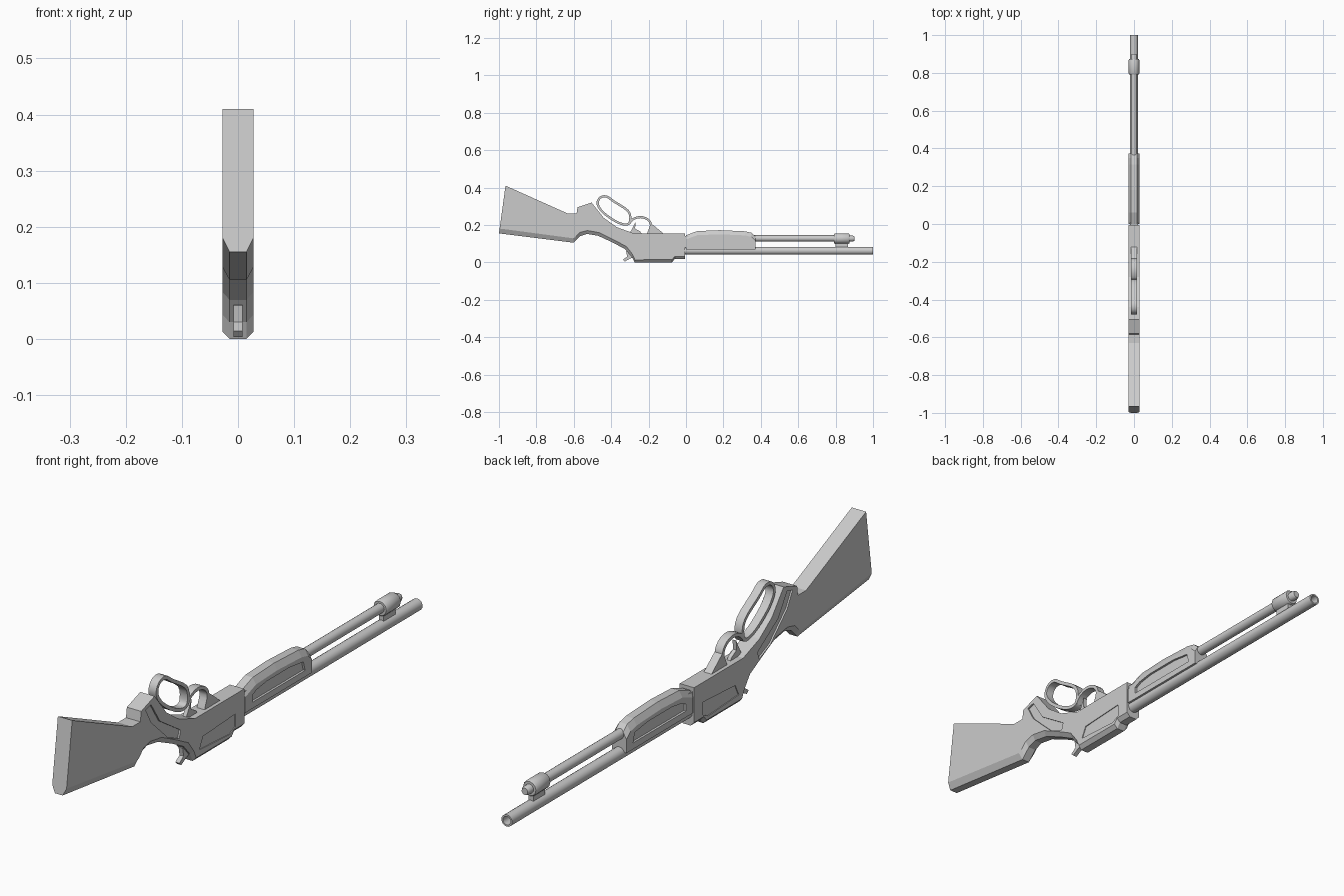
import bpy, bmesh, math
from mathutils import Vector

if "Cube" in bpy.data.objects:
    bpy.data.objects.remove(bpy.data.objects["Cube"])

W = 0.028


def finish(bm, name, smooth=False):
    bmesh.ops.remove_doubles(bm, verts=bm.verts, dist=1e-5)
    bmesh.ops.recalc_face_normals(bm, faces=bm.faces)
    me = bpy.data.meshes.new(name)
    bm.to_mesh(me)
    bm.free()
    ob = bpy.data.objects.new(name, me)
    bpy.context.collection.objects.link(ob)
    bpy.ops.object.select_all(action='DESELECT')
    bpy.context.view_layer.objects.active = ob
    ob.select_set(True)
    if smooth:
        bpy.ops.object.shade_smooth_by_angle(angle=math.radians(35))
    return ob


def loft(name, rings, smooth=False, closed=False):
    """Join equal-length rings of points; cap the ends unless closed."""
    bm = bmesh.new()
    vs = [[bm.verts.new(p) for p in r] for r in rings]
    n = len(vs[0])
    pairs = list(zip(vs, vs[1:])) + ([(vs[-1], vs[0])] if closed else [])
    for a, b in pairs:
        for i in range(n):
            j = (i + 1) % n
            bm.faces.new((a[i], a[j], b[j], b[i]))
    if not closed:
        bm.faces.new(vs[0])
        bm.faces.new(vs[-1])
    return finish(bm, name, smooth)


def body(name, stations):
    """Slab with one chamfered side: (y, z chamfered edge, y, z plain edge, chamfer)."""
    rings = []
    for ya, za, yb, zb, c in stations:
        d = Vector((0, yb - ya, zb - za)).normalized() * c
        half = [(W, yb, zb), (W, ya + d.y, za + d.z), (W - 0.013, ya, za)]
        rings.append(half + [(-x, y, z) for x, y, z in reversed(half)])
    return loft(name, rings)


def prism(name, pts, x0, x1):
    return loft(name, [[(x, y, z) for y, z in pts] for x in (x0, x1)])


def lathe(name, profile, z, n=16):
    rings = []
    for y, r in profile:
        rings.append([(r * math.cos(2 * math.pi * i / n), y,
                       z + r * math.sin(2 * math.pi * i / n)) for i in range(n)])
    return loft(name, rings, True)


def spline(pts, closed, k=3):
    """Catmull-Rom rounding of a side-view path."""
    p = [Vector(q) for q in pts]
    n = len(p)
    at = (lambda i: p[i % n]) if closed else (lambda i: p[max(0, min(n - 1, i))])
    out = []
    for i in range(n if closed else n - 1):
        a, b, c, d = at(i - 1), at(i), at(i + 1), at(i + 2)
        for s in range(k):
            t = s / k
            out.append(0.5 * (2 * b + (c - a) * t + (2 * a - 5 * b + 4 * c - d) * t * t
                              + (3 * b - a - 3 * c + d) * t ** 3))
    return out if closed else out + [p[-1]]


def ribbon(name, pts, closed, t=0.006, w=0.015):
    path = spline(pts, closed)
    n = len(path)
    rings = []
    for i, p in enumerate(path):
        a = path[i - 1] if closed or i else p
        b = path[(i + 1) % n] if closed or i < n - 1 else p
        d = (b - a).normalized()
        o, q = p + Vector((-d.y, d.x)) * t, p - Vector((-d.y, d.x)) * t
        rings.append([(-w, *o), (w, *o), (w, *q), (-w, *q)])
    return loft(name, rings, True, closed)


def recess(ob, pts, depth):
    """Cut the same shallow panel into both sides."""
    for s in (-1, 1):
        cut = prism("cutter", pts, s * (W - depth), s * (W + 0.02))
        cut.hide_render = True
        m = ob.modifiers.new("panel", 'BOOLEAN')
        m.operation, m.object, m.solver = 'DIFFERENCE', cut, 'EXACT'
        bpy.context.view_layer.objects.active = ob
        bpy.ops.object.modifier_apply(modifier=m.name)
        bpy.data.objects.remove(cut)


# Stock, grip and receiver in one slab
stock = body("stock_and_receiver", [
    (-1, .155, -.965, .41, .026), (-.60, .105, -.63, .26, .024),
    (-.59, .115, -.585, .26, .022), (-.565, .14, -.58, .295, .02),
    (-.53, .152, -.505, .32, .018), (-.47, .142, -.44, .238, .018),
    (-.39, .105, -.37, .188, .016), (-.325, .07, -.28, .155, .016),
    (-.29, .03, -.26, .155, .014), (-.275, .0, -.25, .155, .014),
    (-.075, .0, -.075, .155, .014), (-.06, .018, -.06, .155, .014),
    (-.005, .018, -.005, .155, .014)])
recess(stock, [(-.555, .29), (-.525, .298), (-.475, .22), (-.36, .145),
               (-.368, .118), (-.43, .145), (-.525, .235)], .006)
recess(stock, [(-.255, .035), (-.235, .075), (-.055, .085), (-.055, .04), (-.085, .025)], .003)

# Forearm with side slots, and the joint to the receiver
fore = body("forearm", [
    (0.0, .145, 0.0, .068, .022), (.06, .167, .06, .068, .022), (.18, .172, .18, .068, .022),
    (.315, .166, .315, .068, .022), (.35, .158, .35, .068, .022), (.372, .138, .372, .068, .022)])
recess(fore, [(.04, .09), (.04, .115), (.065, .126), (.12, .134), (.25, .134),
              (.325, .124), (.335, .09)], .008)
prism("forearm_joint", [(-.02, .08), (.02, .08), (.02, .14), (-.02, .14)], -.022, .022)

# Barrel with open bore, tube below the sights
lathe("barrel", [(-.03, .021), (1, .021), (1, .015), (.9, .015)], .062)
lathe("magazine_tube", [(.3, .017), (.82, .017)], .128)
lathe("tube_band", [(.792, .025), (.797, .028), (.868, .028), (.873, .025)], .127, 12)
lathe("tube_tip", [(.86, .016), (.892, .016), (.9, .012)], .127)
prism("band_link", [(.80, .075), (.865, .075), (.865, .11), (.80, .11)], -.009, .009)

# Lever loop, trigger guard and pivot block
ribbon("lever_loop", [(-.472, .31), (-.46, .345), (-.425, .352), (-.385, .325), (-.31, .275),
                      (-.298, .225), (-.318, .202), (-.37, .216), (-.44, .264)], True)
ribbon("trigger_guard", [(-.305, .205), (-.285, .23), (-.245, .242), (-.205, .23),
                         (-.187, .2), (-.2, .16), (-.205, .145)], False)
prism("lever_pivot", [(-.205, .15), (-.185, .205), (-.17, .195), (-.115, .15)], -.015, .015)

# Trigger and hammer
prism("trigger", [(-.305, .15), (-.285, .185), (-.27, .215), (-.272, .18),
                  (-.245, .165), (-.235, .15)], -.007, .007)
prism("hammer", [(-.27, .075), (-.32, .06), (-.315, .03), (-.338, .014), (-.328, .004),
                 (-.3, .02), (-.27, .03)], -.008, .008)
